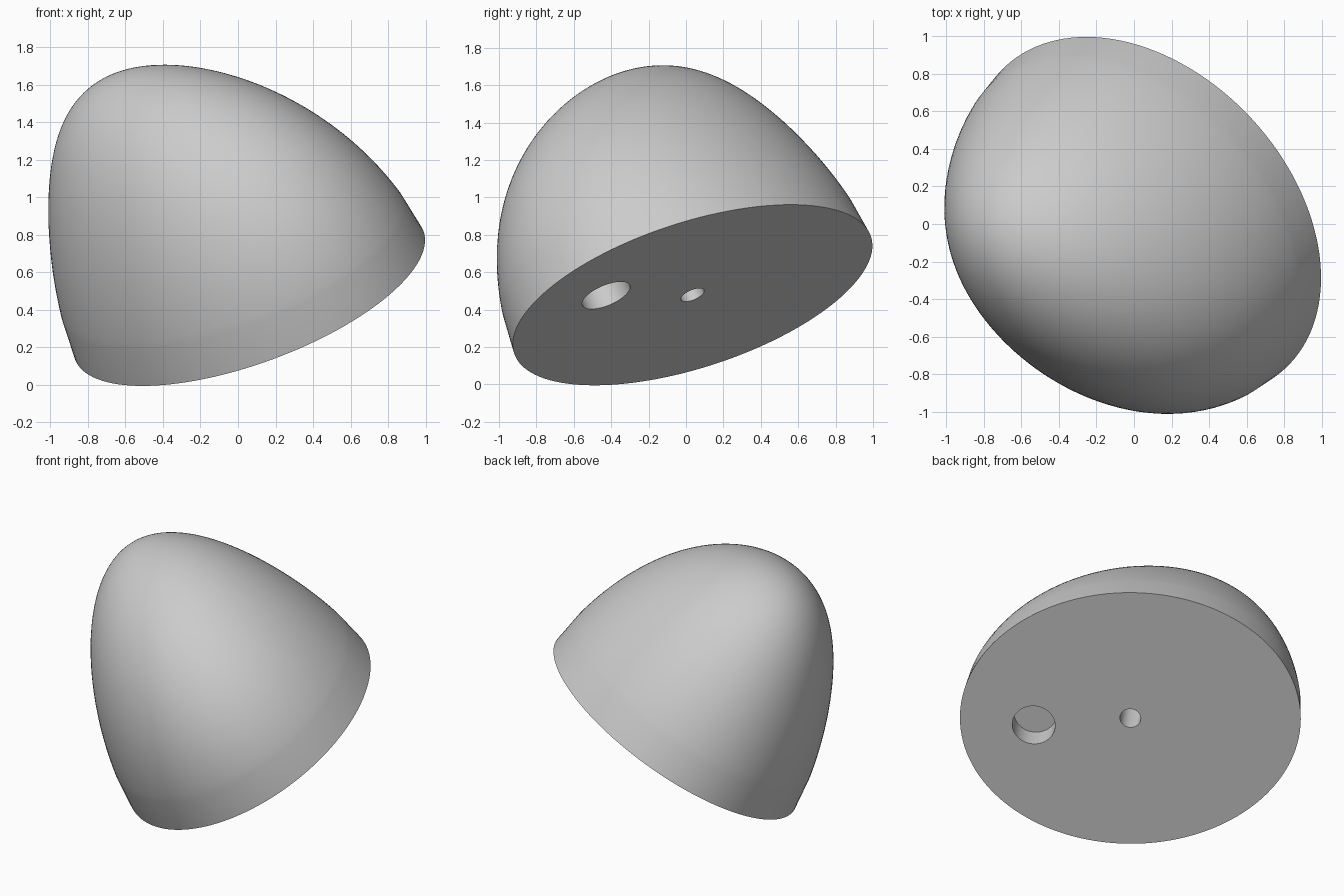
import bpy, bmesh, math
from mathutils import Vector, Matrix

if "Cube" in bpy.data.objects:
    bpy.data.objects.remove(bpy.data.objects["Cube"], do_unlink=True)

# One light grey material
grey = bpy.data.materials.new("light grey")
grey.use_nodes = True
colour = (0.6, 0.6, 0.6, 1)
grey.diffuse_color = colour
grey.node_tree.nodes["Principled BSDF"].inputs["Base Color"].default_value = colour

# Tilted frame: local z runs from the flat base to the tip, local x along the long axis
axis = Vector((-0.39, -0.36, 0.85)).normalized()
long_axis = Vector((0.68, -0.735, 0))
long_axis = (long_axis - axis * long_axis.dot(axis)).normalized()
short_axis = axis.cross(long_axis)
frame = Matrix((long_axis, short_axis, axis)).transposed().to_4x4()
frame.translation = (0.06, 0.035, 0.478)

LONG, SHORT, HEIGHT, LEAN = 1.097, 0.912, 1.36, 0.23
SIDES, RINGS = 128, 48


def make_object(name, bm):
    bmesh.ops.recalc_face_normals(bm, faces=bm.faces)
    mesh = bpy.data.meshes.new(name)
    bm.to_mesh(mesh)
    bm.free()
    mesh.materials.append(grey)
    obj = bpy.data.objects.new(name, mesh)
    bpy.context.collection.objects.link(obj)
    return obj


def ring(bm, t):
    """Elliptical slice at height fraction t: full lengthwise, more pointed across."""
    long_r = LONG * math.sqrt(1 - t ** 1.9)
    short_r = SHORT * math.sqrt(1 - t ** 1.5)
    verts = []
    for i in range(SIDES):
        a = math.tau * i / SIDES
        verts.append(bm.verts.new((long_r * math.cos(a) - LEAN * t ** 3,
                                   short_r * math.sin(a), HEIGHT * t)))
    return verts


# Dome: a straight rim band, then rings closing in on the off-centre tip
bm = bmesh.new()
band = 0.16
levels = [0] + [band + (1 - band) * math.sin(math.pi / 2 * i / RINGS) for i in range(RINGS)]
rings = [ring(bm, t) for t in levels]
for low, high in zip(rings, rings[1:]):
    for i in range(SIDES):
        j = (i + 1) % SIDES
        bm.faces.new((low[i], low[j], high[j], high[i]))
tip = bm.verts.new((-LEAN, 0, HEIGHT))
for i in range(SIDES):
    bm.faces.new((rings[-1][i], rings[-1][(i + 1) % SIDES], tip))
bm.faces.new(rings[0][::-1])
dome = make_object("dome_body", bm)


# Round blind holes in the flat base
def drill(name, x, y, radius, depth):
    bm = bmesh.new()
    bmesh.ops.create_cone(bm, cap_ends=True, segments=48, radius1=radius, radius2=radius,
                          depth=depth * 2, matrix=Matrix.Translation((x, y, 0)))
    cutter = make_object(name, bm)
    cutter.hide_render = True
    mod = dome.modifiers.new(name, 'BOOLEAN')
    mod.operation = 'DIFFERENCE'
    mod.solver = 'EXACT'
    mod.object = cutter
    bpy.ops.object.modifier_apply(modifier=name)
    bpy.data.objects.remove(cutter, do_unlink=True)


bpy.ops.object.select_all(action='DESELECT')
dome.select_set(True)
bpy.context.view_layer.objects.active = dome
drill("centre_hole", 0, 0, 0.067, 0.3)
drill("side_hole", 0.625, -0.005, 0.138, 0.16)

dome.data.transform(frame)
bpy.ops.object.shade_smooth_by_angle(angle=math.radians(30))
